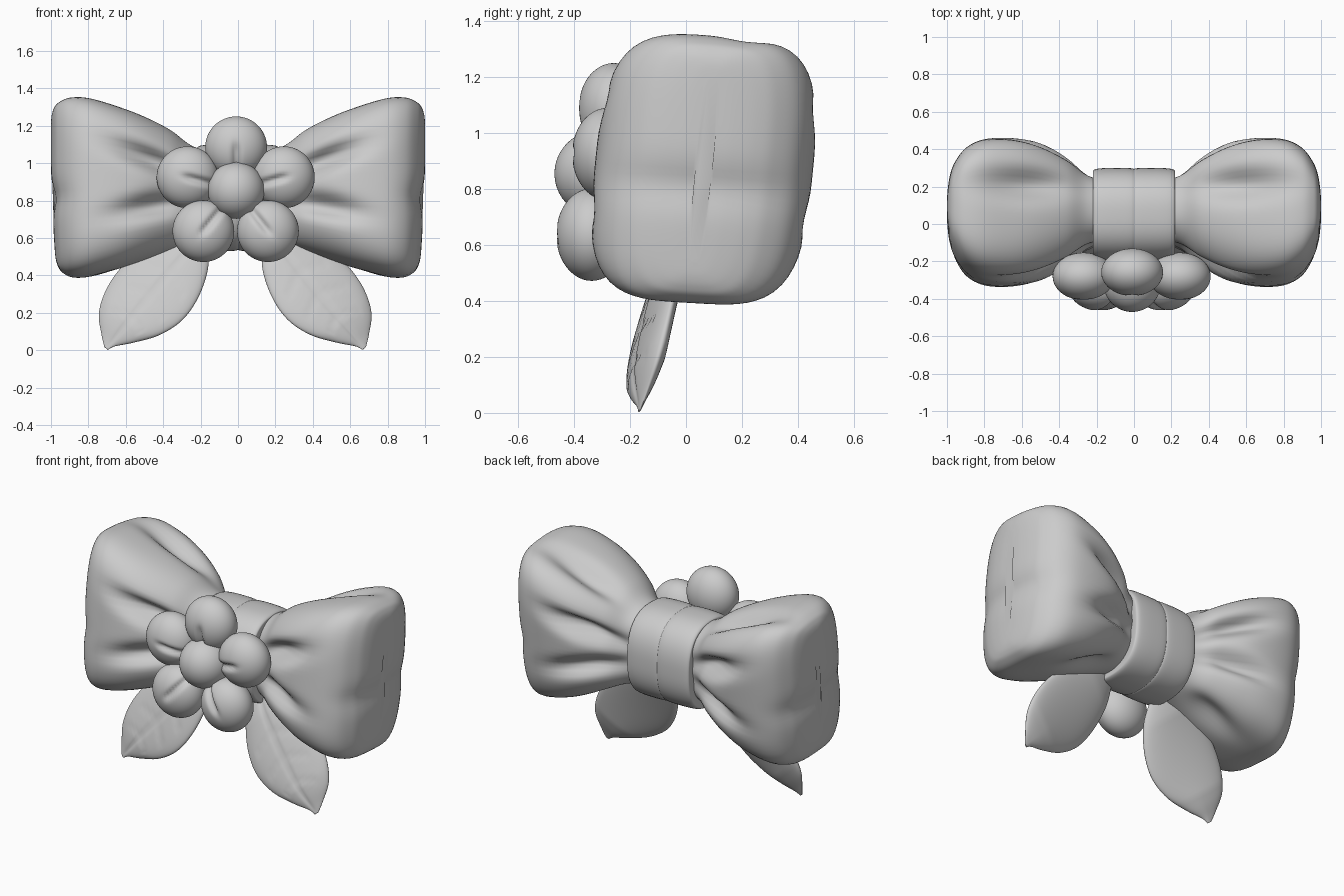
import bpy, bmesh, math
from mathutils import Vector

cube = bpy.data.objects.get("Cube")
if cube:
    bpy.data.objects.remove(cube, do_unlink=True)

grey = bpy.data.materials.new("soft grey")
grey.use_nodes = True
colour = (0.6, 0.6, 0.6, 1)
grey.diffuse_color = colour
grey.node_tree.nodes["Principled BSDF"].inputs["Base Color"].default_value = colour


def finish(name, bm):
    """Turn a bmesh into a smooth grey object."""
    bmesh.ops.recalc_face_normals(bm, faces=bm.faces)
    mesh = bpy.data.meshes.new(name)
    bm.to_mesh(mesh)
    bm.free()
    mesh.materials.append(grey)
    obj = bpy.data.objects.new(name, mesh)
    bpy.context.collection.objects.link(obj)
    bpy.ops.object.select_all(action='DESELECT')
    obj.select_set(True)
    bpy.context.view_layer.objects.active = obj
    bpy.ops.object.shade_smooth()
    return obj


def bell(v, width):
    return math.exp(-(v / width) ** 2)


def smooth(rows, steps):
    """Catmull-Rom curve through rows of numbers."""
    out = []
    for i in range(len(rows) - 1):
        a, b, c, d = (rows[max(0, min(len(rows) - 1, i + k))] for k in (-1, 0, 1, 2))
        for j in range(steps):
            t = j / steps
            out.append([q + t * (r - p) / 2 + t * t * (p - 2.5 * q + 2 * r - s / 2)
                        + t ** 3 * (1.5 * (q - r) + (s - p) / 2)
                        for p, q, r, s in zip(a, b, c, d)])
    return out + [list(rows[-1])]


def loft(rings):
    """Skin closed rings of points and cap both ends."""
    bm = bmesh.new()
    loops = [[bm.verts.new(p) for p in ring] for ring in rings]
    n = len(loops[0])
    for a, b in zip(loops, loops[1:]):
        for i in range(n):
            bm.faces.new((a[i], a[(i + 1) % n], b[(i + 1) % n], b[i]))
    bm.faces.new(loops[0])
    bm.faces.new(loops[-1])
    return bm


def squircle(n, power):
    """Unit rounded-square outline."""
    for i in range(n):
        c, s = math.cos(math.tau * i / n), math.sin(math.tau * i / n)
        r = (abs(c) ** power + abs(s) ** power) ** (-1 / power)
        yield c * r, s * r


# Bow loops: x, half depth, half height, centre height, squareness
WING = [(0.12, 0.15, 0.22, 0.83, 2.4), (0.25, 0.21, 0.265, 0.83, 2.5),
        (0.36, 0.295, 0.325, 0.85, 2.7), (0.5, 0.365, 0.385, 0.86, 3),
        (0.65, 0.388, 0.435, 0.865, 3.6), (0.8, 0.375, 0.472, 0.87, 4),
        (0.9, 0.325, 0.475, 0.87, 4), (0.96, 0.245, 0.45, 0.87, 4),
        (0.985, 0.175, 0.42, 0.87, 3.8), (0.997, 0.095, 0.38, 0.87, 3.5),
        (1.0, 0.03, 0.33, 0.87, 3)]


def wing_point(side, x, hy, hz, cz, cy, cs):
    y, z = cy * hy, cs * hz
    # folds fanning out from the knot on front and back
    for slope, depth in ((0.31, 0.11), (-0.23, 0.09)):
        y -= cy * depth * bell(x - 0.46, 0.19) * bell(z - slope * x, 0.055)
    # long folds along the top and bottom
    if cs > 0:
        z -= cs * 0.085 * bell(x - 0.56, 0.24) * bell(y - 0.11, 0.08)
    else:
        z -= cs * 0.06 * bell(x - 0.45, 0.17) * bell(y - 0.11, 0.08)
    # dent round the outer end, with the lower half drawn in a little
    end = max(0, (x - 0.7) / 0.3) ** 2
    x -= end * (0.022 * bell(z + 0.06, 0.08) + 0.06 * max(0, -z))
    return Vector((side * x, y + 0.063 + 0.1 * z, z + cz - 0.06 * y))


for side, label in ((1, "left"), (-1, "right")):
    rings = [[wing_point(side, x, hy, hz, cz, cy, cs) for cy, cs in squircle(96, p)]
             for x, hy, hz, cz, p in smooth(WING, 6)]
    finish(label + "_bow_loop", loft(rings))

# Knot band with a seam round the middle: x, size
BAND = [(0.0, 0.975), (0.012, 0.99), (0.05, 1.0), (0.13, 1.0),
        (0.19, 0.985), (0.215, 0.955), (0.22, 0.9), (0.215, 0.7)]
half = smooth(BAND, 3)
rows = [(-x, r) for x, r in reversed(half[1:])] + half
finish("knot_band", loft([[Vector((x, 0.05 + 0.25 * r * a, 0.815 + 0.285 * r * b))
                           for a, b in squircle(64, 2.5)] for x, r in rows]))


# Flower petals, each creased towards the flower centre
HUB = Vector((-0.01, -0.32, 0.855))


def ball(name, centre, size, crease):
    bm = bmesh.new()
    bmesh.ops.create_uvsphere(bm, u_segments=64, v_segments=40, radius=1)
    inward = Vector((HUB.x - centre.x, 0, HUB.z - centre.z))
    inward = inward.normalized() if crease else Vector((0, 0, 1))
    across = Vector((inward.z, 0, -inward.x))
    for v in bm.verts:
        p = Vector((v.co.x * size.x, v.co.y * size.y, v.co.z * size.z))
        if crease and p.y < 0:
            reach = 1 / (1 + math.exp(-(p.dot(inward) + 0.01) / 0.015))
            p.y += 0.03 * reach * bell(p.dot(across), 0.018) * min(1, -p.y / 0.06)
        v.co = p + centre
    finish(name, bm)


PETALS = {"top_petal": (-0.01, -0.258, 1.085), "left_upper_petal": (0.245, -0.28, 0.925),
          "right_upper_petal": (-0.27, -0.28, 0.925), "left_lower_petal": (0.16, -0.337, 0.637),
          "right_lower_petal": (-0.185, -0.337, 0.637)}
for name, spot in PETALS.items():
    ball(name, Vector(spot), Vector((0.165, 0.127, 0.165)), True)
ball("flower_centre", HUB, Vector((0.152, 0.15, 0.152)), False)

# Leaves: midrib distance, inner width, outer width; the inner edge turns forward
LEAF = [(0, 0.012, 0.012), (0.04, 0.03, 0.065), (0.12, 0.095, 0.15), (0.24, 0.175, 0.2),
        (0.38, 0.217, 0.215), (0.53, 0.205, 0.2), (0.68, 0.15, 0.15),
        (0.78, 0.07, 0.07), (0.82, 0.02, 0.02)]


def leaf(name, side):
    tip, base = Vector((0.69, -0.165, 0.01)), Vector((0.2, -0.02, 0.6))
    along = (base - tip).normalized()
    across = Vector((-along.z, 0, along.x)).normalized()
    out = along.cross(across)
    if out.y > 0:
        out = -out
    across.y = -0.34
    rings = []
    for t, inner, outer in smooth(LEAF, 6):
        ring = []
        for i in range(64):
            a = math.tau * i / 64
            s, h = math.cos(a), math.sin(a)
            # inner edge lies on the lower side of the midrib
            w = inner if s > 0 else outer
            lift = h * min(0.048, 0.3 * (inner + outer) / 2)
            lift += 0.022 * math.sin(math.pi * t / 0.82)
            if h > 0:
                # midrib and slanted side veins
                vein = bell(s * w, 0.012)
                for start in (0.22, 0.38, 0.54):
                    vein += 0.7 * bell(t - start + 0.5 * abs(s) * w, 0.014) * (abs(s) < 0.7)
                lift -= 0.008 * h * min(1, vein) * min(1, t / 0.1)
            p = tip + along * t + across * (s * w) + out * lift
            ring.append(Vector((side * p.x - 0.015, p.y, max(0, p.z))))
        rings.append(ring)
    finish(name, loft(rings))


leaf("left_leaf", 1)
leaf("right_leaf", -1)
